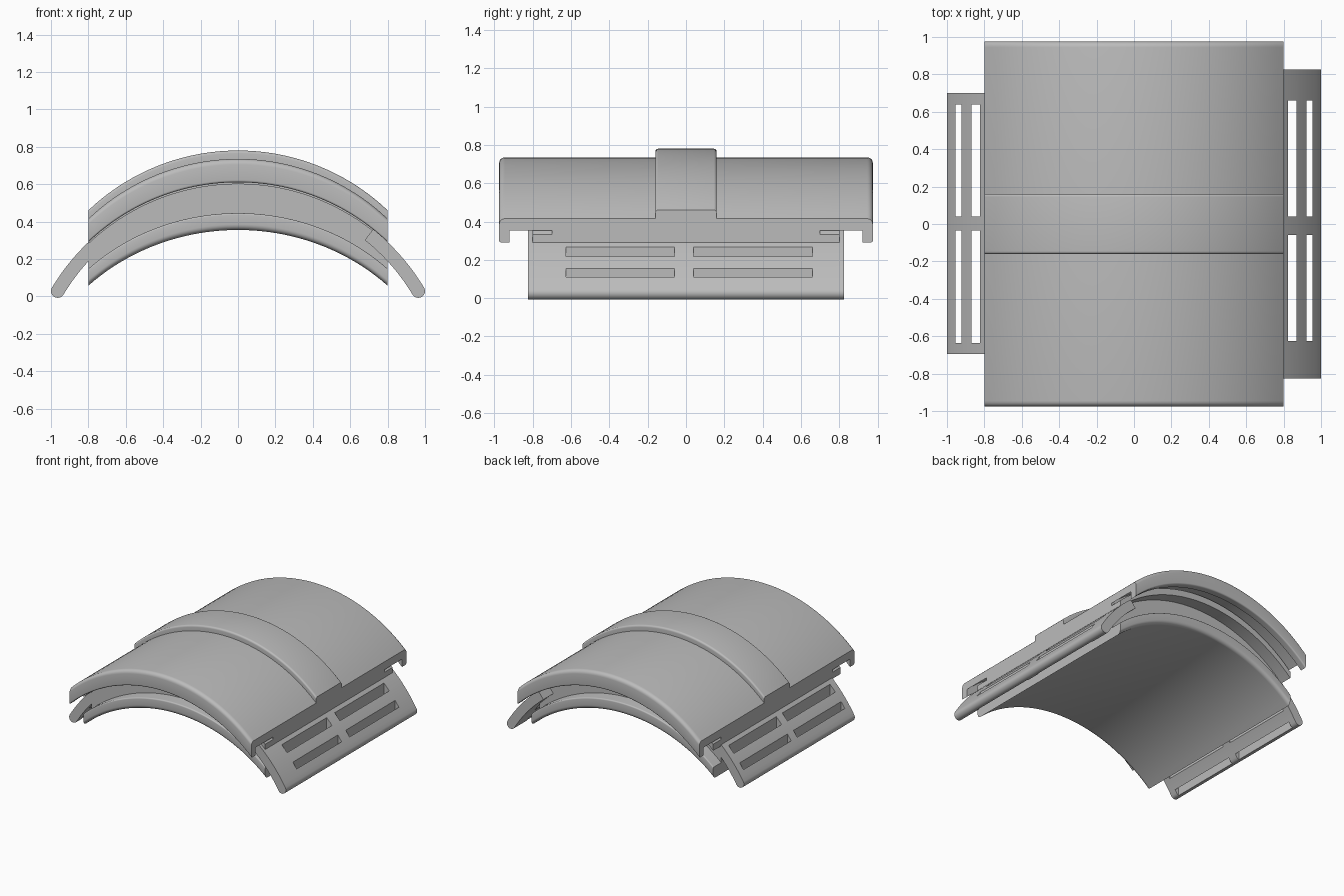
import bpy, bmesh, math
from mathutils import Vector

if "Cube" in bpy.data.objects:
    bpy.data.objects.remove(bpy.data.objects["Cube"], do_unlink=True)

RADIUS = 1.16      # arch curvature
HALF = 0.8         # half width of the arch
STEPS = 48

grey = bpy.data.materials.new("matte grey")
grey.use_nodes = True
grey.diffuse_color = (0.5, 0.5, 0.5, 1)
grey.node_tree.nodes["Principled BSDF"].inputs["Base Color"].default_value = (0.5, 0.5, 0.5, 1)


def finish(bm, name):
    bmesh.ops.recalc_face_normals(bm, faces=bm.faces)
    mesh = bpy.data.meshes.new(name)
    bm.to_mesh(mesh)
    bm.free()
    mesh.materials.append(grey)
    ob = bpy.data.objects.new(name, mesh)
    bpy.context.collection.objects.link(ob)
    return ob


def smooth(ob):
    bpy.ops.object.select_all(action='DESELECT')
    ob.select_set(True)
    bpy.context.view_layer.objects.active = ob
    bpy.ops.object.shade_smooth_by_angle(angle=math.radians(35))


def rounded(points):
    """Fillet the corners of a closed (a, b, radius) outline."""
    out = []
    for i, (a, b, r) in enumerate(points):
        p = Vector((a, b))
        if r == 0:
            out.append(p)
            continue
        u = (Vector(points[i - 1][:2]) - p).normalized() * r
        v = (Vector(points[(i + 1) % len(points)][:2]) - p).normalized() * r
        for k in range(6):
            t = k / 5 * math.pi / 2
            out.append(p + u * (1 - math.sin(t)) + v * (1 - math.cos(t)))
    return out


def loft(rows, name):
    bm = bmesh.new()
    rings = [[bm.verts.new(co) for co in row] for row in rows]
    n = len(rings[0])
    for r0, r1 in zip(rings, rings[1:]):
        for i in range(n):
            j = (i + 1) % n
            bm.faces.new((r0[i], r0[j], r1[j], r1[i]))
    bm.faces.new(rings[0])
    bm.faces.new(rings[-1])
    return finish(bm, name)


def arch(name, half_outline, depth=1.0):
    """Sweep a y-z outline, mirrored in y, over the arch."""
    mirrored = [(-y, z, r) for y, z, r in reversed(half_outline)]
    outline = rounded(half_outline + mirrored)
    rows = []
    for s in range(STEPS + 1):
        x = HALF * (2 * s / STEPS - 1)
        drop = (RADIUS - math.sqrt(RADIUS ** 2 - x * x)) * depth
        rows.append([(x, p.x, p.y - drop) for p in outline])
    smooth(loft(rows, name))


# Outer shell with end lips and raised central band
arch("outer_shell", [
    (0.16, 0.78, 0.015), (0.16, 0.735, 0), (0.975, 0.735, 0.03),
    (0.975, 0.61, 0.012), (0.92, 0.61, 0), (0.92, 0.672, 0)])

# Stepped core between shell and pad
arch("core_rim", [(0.8, 0.652, 0), (0.8, 0.60, 0)])
arch("core_body", [(0.7, 0.69, 0), (0.7, 0.42, 0)])

# Curved inner pad
arch("inner_pad", [(0.8, 0.445, 0.01), (0.8, 0.355, 0.03)], depth=0.93)


def slotted_wing(name, side, y0, y1, slots):
    """Curved side flap with a rounded tip and two rows of slots."""
    centre_z, outer, inner = -0.55, 1.16, 1.088
    mid, tip_r = (outer + inner) / 2, (outer - inner) / 2
    start, end = math.asin(0.7 / mid), math.asin(0.964 / mid)

    def polar(radius, a):
        return radius * math.sin(a), centre_z + radius * math.cos(a)

    angles = [start + (end - start) * k / 14 for k in range(15)]
    profile = [polar(outer, a) for a in angles]
    cx, cz = polar(mid, end)
    for k in range(1, 10):
        a = end + math.pi * k / 10
        profile.append((cx + tip_r * math.sin(a), cz + tip_r * math.cos(a)))
    profile += [polar(inner, a) for a in reversed(angles)]
    wing = loft([[(side * x, y, z) for x, z in profile] for y in (y0, y1)], name)

    bm = bmesh.new()
    for x0, x1 in ((0.823, 0.87), (0.921, 0.954)):
        for s0, s1 in slots:
            box = bmesh.ops.create_cube(bm, size=1)["verts"]
            bmesh.ops.scale(bm, verts=box, vec=(x1 - x0, s1 - s0, 1))
            bmesh.ops.translate(bm, verts=box,
                                vec=(side * (x0 + x1) / 2, (s0 + s1) / 2, 0.2))
    cutter = finish(bm, "slot_cutter")
    cutter.hide_render = True
    cut = wing.modifiers.new("slots", 'BOOLEAN')
    cut.operation = 'DIFFERENCE'
    cut.solver = 'EXACT'
    cut.object = cutter
    bpy.context.view_layer.objects.active = wing
    bpy.ops.object.modifier_apply(modifier="slots")
    bpy.data.objects.remove(cutter, do_unlink=True)
    smooth(wing)


# Side flaps, the left one longer
slotted_wing("left_wing", 1, -0.825, 0.825, ((-0.625, -0.06), (0.04, 0.66)))
slotted_wing("right_wing", -1, -0.695, 0.70, ((-0.635, -0.035), (0.04, 0.64)))
